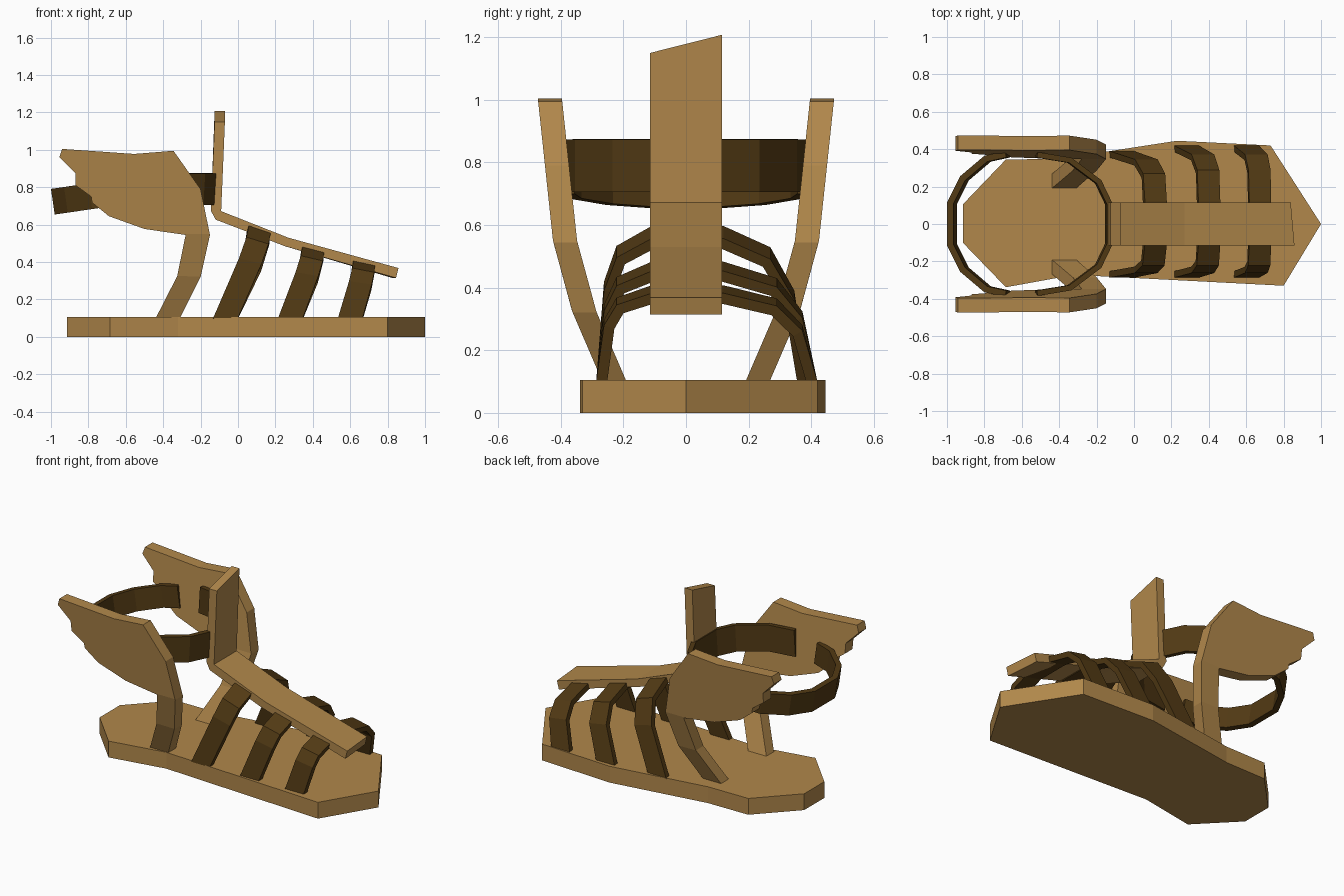
import bpy, bmesh
from mathutils import Vector

if "Cube" in bpy.data.objects:
    bpy.data.objects.remove(bpy.data.objects["Cube"])


def material(name, col):
    m = bpy.data.materials.new(name)
    m.diffuse_color = (*col, 1)
    m.use_nodes = True
    m.node_tree.nodes["Principled BSDF"].inputs["Base Color"].default_value = m.diffuse_color
    return m


TAN = material("tan_leather", (0.44, 0.245, 0.07))
DARK = material("dark_brown_leather", (0.084, 0.042, 0.007))


def finish(name, bm, mat):
    bmesh.ops.recalc_face_normals(bm, faces=bm.faces[:])
    me = bpy.data.meshes.new(name)
    bm.to_mesh(me)
    bm.free()
    me.materials.append(mat)
    ob = bpy.data.objects.new(name, me)
    bpy.context.collection.objects.link(ob)
    return ob


def prism(points, vec):
    """Extrude a closed outline along vec."""
    bm = bmesh.new()
    f = bm.faces.new([bm.verts.new(p) for p in points])
    r = bmesh.ops.extrude_face_region(bm, geom=[f])
    moved = [v for v in r["geom"] if isinstance(v, bmesh.types.BMVert)]
    bmesh.ops.translate(bm, verts=moved, vec=vec)
    if len(bm.faces) == len(points) + 1:
        bm.faces.new([bm.verts[i] for i in range(len(points))])
    return bm


def band(name, path, widths, thick, inside):
    """Flat strap: outer centre line, width vector per point, thickened towards 'inside'."""
    bm = bmesh.new()
    pts = [Vector(p) for p in path]
    rings = []
    for i, (p, w) in enumerate(zip(pts, widths)):
        w = Vector(w)
        a = pts[i] - pts[max(i - 1, 0)]
        b = pts[min(i + 1, len(pts) - 1)] - pts[i]
        n = (a.normalized() + b.normalized()).cross(w).normalized()
        if n.dot(Vector(inside) - p) < 0:
            n = -n
        corners = (p - w / 2, p + w / 2, p + w / 2 + n * thick, p - w / 2 + n * thick)
        rings.append([bm.verts.new(c) for c in corners])
    for r, s in zip(rings, rings[1:]):
        for k in range(4):
            bm.faces.new((r[k], r[(k + 1) % 4], s[(k + 1) % 4], s[k]))
    bm.faces.new(rings[0])
    bm.faces.new(rings[-1])
    return finish(name, bm, DARK)


# Sole
outline = [(-0.915, -0.10), (-0.685, -0.338), (-0.32, -0.272), (0.80, -0.33), (1, 0),
           (0.73, 0.42), (0.23, 0.445), (-0.40, 0.348), (-0.685, 0.345), (-0.915, 0.105)]
finish("sole", prism([(x, y, 0) for x, y in outline], (0, 0, 0.105)), TAN)

# Long bent tongue with slanted top and tip
side = [(-0.125, 1.208), (-0.145, 0.675), (-0.12, 0.627), (0.25, 0.485), (0.845, 0.315),
        (0.858, 0.368), (0.27, 0.53), (-0.09, 0.672), (-0.07, 1.208)]
bm = prism([(x, -0.115, z) for x, z in side], (0, 0.23, 0))
for v in bm.verts:
    if v.co.z > 1 and v.co.y < 0:
        v.co.z -= 0.058
    if v.co.x > 0.5 and v.co.y > 0:
        v.co.x -= 0.02
finish("tongue", bm, TAN)

# Wing-shaped ankle supports, leaning outwards
wing = [(-0.94, 1.005), (-0.955, 0.96), (-0.87, 0.875), (-0.868, 0.81), (-0.785, 0.75),
        (-0.78, 0.718), (-0.69, 0.645), (-0.5, 0.577), (-0.28, 0.545), (-0.325, 0.325),
        (-0.44, 0.1), (-0.31, 0.1), (-0.2, 0.32), (-0.15, 0.545), (-0.2, 0.79),
        (-0.345, 0.995), (-0.555, 0.978)]
lean = [(0.1, 0.19), (0.325, 0.287), (0.55, 0.348), (1.01, 0.397)]


def lean_y(z):
    for (z0, y0), (z1, y1) in zip(lean, lean[1:]):
        if z <= z1:
            return y0 + (y1 - y0) * (z - z0) / (z1 - z0)
    return lean[-1][1]


for s, label in ((-1, "front"), (1, "back")):
    bm = prism([(x, 0, z) for x, z in wing], (0, 0.077, 0))
    for z in (0.323, 0.55):
        bmesh.ops.bisect_plane(bm, geom=bm.verts[:] + bm.edges[:] + bm.faces[:],
                               plane_co=(0, 0, z), plane_no=(0, 0, 1))
    for v in bm.verts:
        v.co.y = s * (v.co.y + lean_y(v.co.z))
    bmesh.ops.triangulate(bm, faces=[f for f in bm.faces if len(f.verts) > 4])
    finish("ankle_wing_" + label, bm, TAN)

# Three foot straps: (y, height fraction, forward fraction)
arch = [(-0.287, 0, 0), (-0.262, 0.64, 0.72), (-0.222, 0.87, 0.93), (-0.11, 1, 1),
        (0.12, 1, 1), (0.29, 0.86, 0.95), (0.372, 0.58, 0.72), (0.42, 0, 0)]
for i, (x0, x1, top, stretch, drop) in enumerate([(-0.067, 0.117, 0.577, 0.93, 0.04),
                                                 (0.28, 0.403, 0.468, 1, 0.03),
                                                 (0.60, 0.675, 0.395, 1, 0.025)]):
    path = [(x0 + (x1 - x0) * u, y * (stretch if y > 0.2 else 1), 0.1 + (top - 0.1) * h)
            for y, h, u in arch]
    widths = [(0.132 - 0.015 * u, 0, -drop * u) for y, h, u in arch]
    band("foot_strap_%d" % (i + 1), path, widths, 0.035, (x0, 0.06, 0.1))


# Ankle strap: two separate arcs ending in the wings
def arc(name, half, zmid, slope, width, thick):
    full = [(x, -y) for x, y in half] + [(x, y) for x, y in reversed(half)]
    path = [(x, y, zmid + slope * (x + 0.56)) for x, y in full]
    band(name, path, [width] * len(path), thick, (-0.56, 0, zmid))


arc("ankle_strap_front", [(-0.52, 0.385), (-0.34, 0.355), (-0.18, 0.235), (-0.12, 0.11)],
    0.79, 0, (0.01, 0, 0.168), 0.03)
arc("ankle_strap_rear", [(-0.68, 0.39), (-0.79, 0.365), (-0.92, 0.255), (-0.99, 0.115)],
    0.785, 0.145, (-0.02, 0, 0.137), 0.035)
